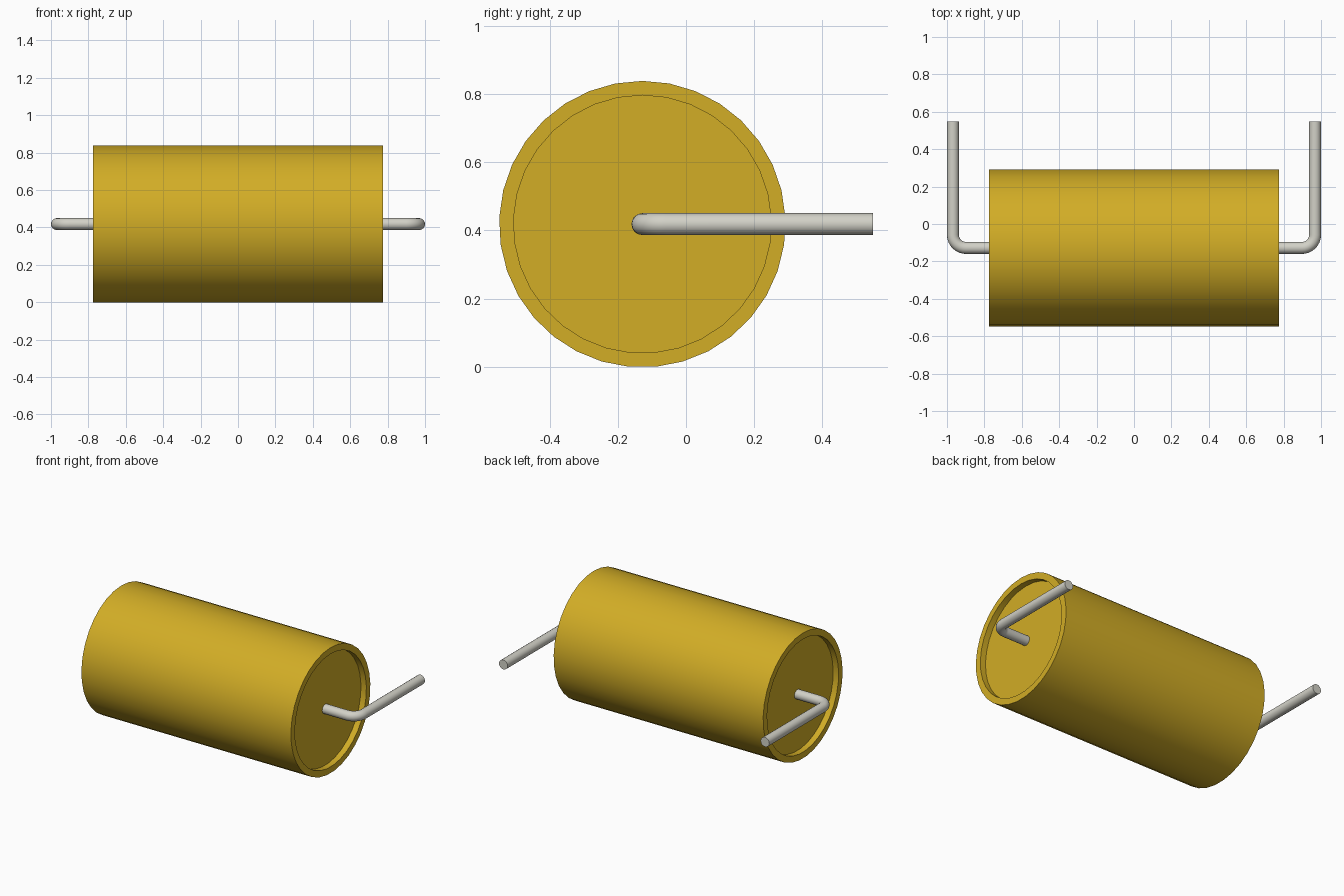
import bpy, bmesh, math
from mathutils import Matrix, Vector

cube = bpy.data.objects.get("Cube")
if cube:
    bpy.data.objects.remove(cube, do_unlink=True)


def material(name, color):
    mat = bpy.data.materials.new(name)
    mat.use_nodes = True
    mat.diffuse_color = color
    mat.node_tree.nodes["Principled BSDF"].inputs["Base Color"].default_value = color
    return mat


gold = material("golden yellow", (0.645, 0.418, 0.019, 1))
metal = material("metal grey", (0.645, 0.638, 0.572, 1))

SIDES = 33
RADIUS, RIM_RADIUS = 0.42, 0.378
HALF, FLOOR = 0.775, 0.735
AXIS = Vector((0, -0.128, RADIUS * math.cos(math.pi / SIDES)))
WIRE, BEND = 0.032, 0.07


def smooth(obj):
    bpy.ops.object.select_all(action="DESELECT")
    obj.select_set(True)
    bpy.context.view_layer.objects.active = obj
    bpy.ops.object.shade_smooth_by_angle(angle=math.radians(30))


# Body: profile turned around the long axis, recessed at both ends
def make_body():
    bm = bmesh.new()
    profile = [(-FLOOR, RIM_RADIUS), (-HALF, RIM_RADIUS), (-HALF, RADIUS),
               (HALF, RADIUS), (HALF, RIM_RADIUS), (FLOOR, RIM_RADIUS)]
    rings = []
    for x, r in profile:
        ring = []
        for i in range(SIDES):
            a = 2 * math.pi * i / SIDES
            ring.append(bm.verts.new((x, r * math.sin(a), r * math.cos(a))))
        rings.append(ring)
    for a, b in zip(rings, rings[1:]):
        for i in range(SIDES):
            j = (i + 1) % SIDES
            bm.faces.new((a[i], a[j], b[j], b[i]))
    bm.faces.new(rings[0])
    bm.faces.new(rings[-1])
    bmesh.ops.recalc_face_normals(bm, faces=bm.faces)
    bm.transform(Matrix.Translation(AXIS))
    mesh = bpy.data.meshes.new("body")
    bm.to_mesh(mesh)
    bm.free()
    mesh.materials.append(gold)
    obj = bpy.data.objects.new("body", mesh)
    bpy.context.collection.objects.link(obj)
    smooth(obj)


# Lead: round wire leaving the end cap and bending towards the back
def make_lead(name, side):
    tip_x, y, z = 1 - WIRE, AXIS.y, AXIS.z
    points = [(FLOOR - 0.02, y)]
    for i in range(9):
        a = math.pi / 2 * i / 8
        points.append((tip_x - BEND + BEND * math.sin(a), y + BEND - BEND * math.cos(a)))
    points.append((tip_x, 0.548))
    curve = bpy.data.curves.new(name, "CURVE")
    curve.dimensions = "3D"
    curve.bevel_depth = WIRE
    curve.bevel_resolution = 6
    curve.use_fill_caps = True
    spline = curve.splines.new("POLY")
    spline.points.add(len(points) - 1)
    for p, (px, py) in zip(spline.points, points):
        p.co = (side * px, py, z, 1)
    curve.materials.append(metal)
    obj = bpy.data.objects.new(name, curve)
    bpy.context.collection.objects.link(obj)
    bpy.ops.object.select_all(action="DESELECT")
    obj.select_set(True)
    bpy.context.view_layer.objects.active = obj
    bpy.ops.object.convert(target="MESH")
    obj = bpy.context.view_layer.objects.active
    # Weld the caps and face everything outwards
    bm = bmesh.new()
    bm.from_mesh(obj.data)
    bmesh.ops.remove_doubles(bm, verts=bm.verts, dist=0.0001)
    bmesh.ops.recalc_face_normals(bm, faces=bm.faces)
    bm.to_mesh(obj.data)
    bm.free()
    smooth(obj)


make_body()
make_lead("left_lead", 1)
make_lead("right_lead", -1)
